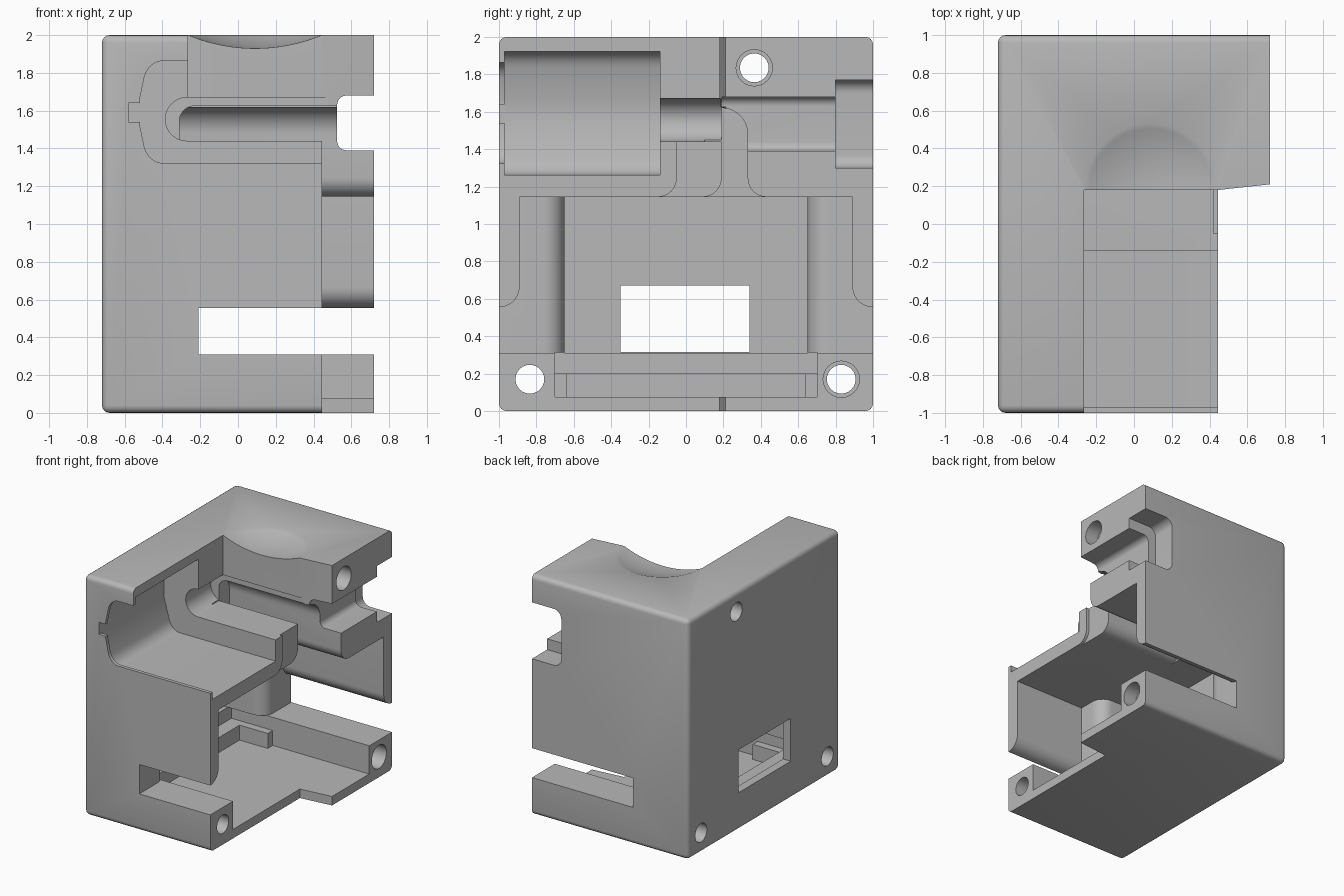
import bpy, bmesh, math
from mathutils import Vector

cube = bpy.data.objects.get("Cube")
if cube:
    bpy.data.objects.remove(cube, do_unlink=True)

grey = bpy.data.materials.new("light grey plastic")
grey.use_nodes = True
colour = (0.48, 0.48, 0.48, 1)
grey.diffuse_color = colour
grey.node_tree.nodes["Principled BSDF"].inputs["Base Color"].default_value = colour


def arc(cx, cy, r, start, end, n=10, ry=None):
    """Points on an arc, angles in degrees."""
    ry = ry or r
    angles = [math.radians(start + (end - start) * i / n) for i in range(n + 1)]
    return [(cx + r * math.cos(a), cy + ry * math.sin(a)) for a in angles]


def place(axis, p, d):
    return {"x": (d, p[0], p[1]), "y": (p[0], d, p[1]), "z": (p[0], p[1], d)}[axis]


def prism(name, axis, points, a, b):
    """Extrude a closed profile along one axis."""
    bm = bmesh.new()
    face = bm.faces.new([bm.verts.new(place(axis, p, a)) for p in points])
    ext = bmesh.ops.extrude_face_region(bm, geom=[face])
    moved = [v for v in ext["geom"] if isinstance(v, bmesh.types.BMVert)]
    bmesh.ops.translate(bm, verts=moved, vec=Vector(place(axis, (0, 0), b - a)))
    bmesh.ops.recalc_face_normals(bm, faces=bm.faces)
    mesh = bpy.data.meshes.new(name)
    bm.to_mesh(mesh)
    bm.free()
    mesh.materials.append(grey)
    ob = bpy.data.objects.new(name, mesh)
    bpy.context.collection.objects.link(ob)
    return ob


def rect(u0, u1, v0, v1):
    return [(u0, v0), (u1, v0), (u1, v1), (u0, v1)]


def activate(ob):
    bpy.ops.object.select_all(action="DESELECT")
    ob.select_set(True)
    bpy.context.view_layer.objects.active = ob


def cut(axis, points, a, b):
    """Remove an extruded profile from the housing."""
    cutter = prism("cutter", axis, points, a, b)
    cutter.hide_render = True
    activate(housing)
    mod = housing.modifiers.new("cut", "BOOLEAN")
    mod.operation, mod.solver, mod.object = "DIFFERENCE", "EXACT", cutter
    bpy.ops.object.modifier_apply(modifier=mod.name)
    bpy.data.objects.remove(cutter, do_unlink=True)


# Housing block, stepped on its open side, rounded around the closed side
L, R, STEP, FAR = -0.72, 0.72, 0.445, 1.2
housing = prism("housing", "z", [(L, -1), (STEP, -1), (STEP, 0.18), (R, 0.21), (R, 1), (L, 1)], 0, 2)
bm = bmesh.new()
bm.from_mesh(housing.data)
rounded = []
for e in bm.edges:
    p, q = (v.co for v in e.verts)
    closed_side = max(p.x, q.x) < L + 0.01
    along_x = abs(p.y - q.y) < 0.01 and abs(p.z - q.z) < 0.01 and abs(p.y) > 0.9
    if closed_side or along_x:
        rounded.append(e)
bmesh.ops.bevel(bm, geom=rounded, offset=0.04, segments=4, profile=0.5, affect="EDGES")
bm.to_mesh(housing.data)
bm.free()

# Main cavity with side slits, inner wall corners rounded off
right = [(1.1, 0.31), (1.1, 0.555)] + arc(1.0, 0.665, 0.11, 270, 180) + [(0.89, 1.145)]
cut("x", right + [(-y, z) for y, z in reversed(right)], -0.21, FAR)
# Deep middle of the cavity, with rounded shoulders
side = [(-0.65, 0.65)] + arc(-0.32, 0.76, 0.11, 270, 360) + [(0, 0.76)]
cut("z", side + [(x, -y) for x, y in reversed(side)], 0.31, 1.145)
# Bottom tray and window in the closed side
cut("x", rect(-0.7, 0.7, 0.075, 0.312), -0.55, FAR)
cut("x", rect(-0.35, 0.34, 0.315, 0.672), -0.9, -0.6)


def bay(half, left, flat):
    """Flattened round bay, open towards the step side."""
    c = 1.593
    bulge = arc(flat, c + half - 0.12, 0.1, 90, 165, 8, 0.12)
    low = [(x, 2 * c - z) for x, z in bulge]
    return [(FAR, c + half)] + bulge + [(left, c + 0.07), (left, c - 0.07)] + low[::-1] + [(FAR, c - half)]


# Upper bay, its thin front opening and key notch
cut("y", bay(0.33, -0.585, -0.44), -0.97, -0.14)
cut("y", bay(0.27, -0.52, -0.40), -1.1, -0.96)
cut("y", rect(-0.58, -0.4, 1.54, 1.64), -1.1, -0.97)
# Open top above the bay and the round-ended slot in the partition
cut("z", rect(-0.265, FAR, -1.1, 0.18), 1.555, 2.1)
cut("y", [(0.48, 1.44), (0.48, 1.67)] + arc(-0.27, 1.555, 0.115, 90, 270, 14), -0.2, 0.19)

# Curved channel leading down to the cavity
channel = [(0.09, 1.1)] + arc(0.09, 1.245, 0.1, 270, 360) + arc(0.19, 1.48, 0.14, 90, 0)
channel += arc(0.43, 1.245, 0.1, 180, 270) + [(0.43, 1.1)]
cut("x", channel, -0.31, FAR)
cut("y", [(FAR, 1.44), (FAR, 1.625)] + arc(-0.23, 1.545, 0.08, 90, 180) + [(-0.31, 1.44)], 0.1, 0.215)
# Shallow recess on the partition end
recess = [(-0.15, 1.1)] + arc(-0.15, 1.245, 0.1, 270, 360) + [(-0.05, 1.5), (0.25, 1.5), (0.25, 1.1)]
cut("x", recess, 0.42, FAR)


def socket(left, z0, z1, r):
    return [(FAR, z1)] + arc(left + r, z1 - r, r, 90, 180) + arc(left + r, z0 + r, r, 180, 270) + [(FAR, z0)]


# Cable passage and wider socket at the back
cut("y", socket(0.525, 1.39, 1.68, 0.05), 0.1, 0.85)
cut("y", socket(0.45, 1.30, 1.77, 0.07), 0.8, 1.1)

# Screw holes, counterbored where the side is proud
for y, z, bored in [(-0.835, 0.17, False), (0.83, 0.17, True), (0.365, 1.835, True)]:
    cut("x", arc(y, z, 0.077, 0, 345, 23), -0.9, FAR)
    if bored:
        cut("x", arc(y, z, 0.097, 0, 345, 23), 0.6, FAR)

# Shallow spherical scoop in the top
bpy.ops.mesh.primitive_uv_sphere_add(segments=128, ring_count=96, radius=0.92, location=(0.09, 0.18, 2.85))
ball = bpy.context.object
ball.data.materials.append(grey)
activate(housing)
mod = housing.modifiers.new("scoop", "BOOLEAN")
mod.operation, mod.solver, mod.object = "DIFFERENCE", "EXACT", ball
bpy.ops.object.modifier_apply(modifier=mod.name)
bpy.data.objects.remove(ball, do_unlink=True)

# Stop ledge on the tray floor, with a prong at each end
ledge = [(-0.56, -0.7), (-0.17, -0.7), (-0.17, -0.635), (-0.43, -0.635)]
outline = ledge + [(x, -y) for x, y in reversed(ledge)]
stop = prism("tray_stop_ledge", "z", outline, 0.07, 0.2)

for ob in (housing, stop):
    activate(ob)
    bpy.ops.object.shade_smooth_by_angle(angle=math.radians(30))
